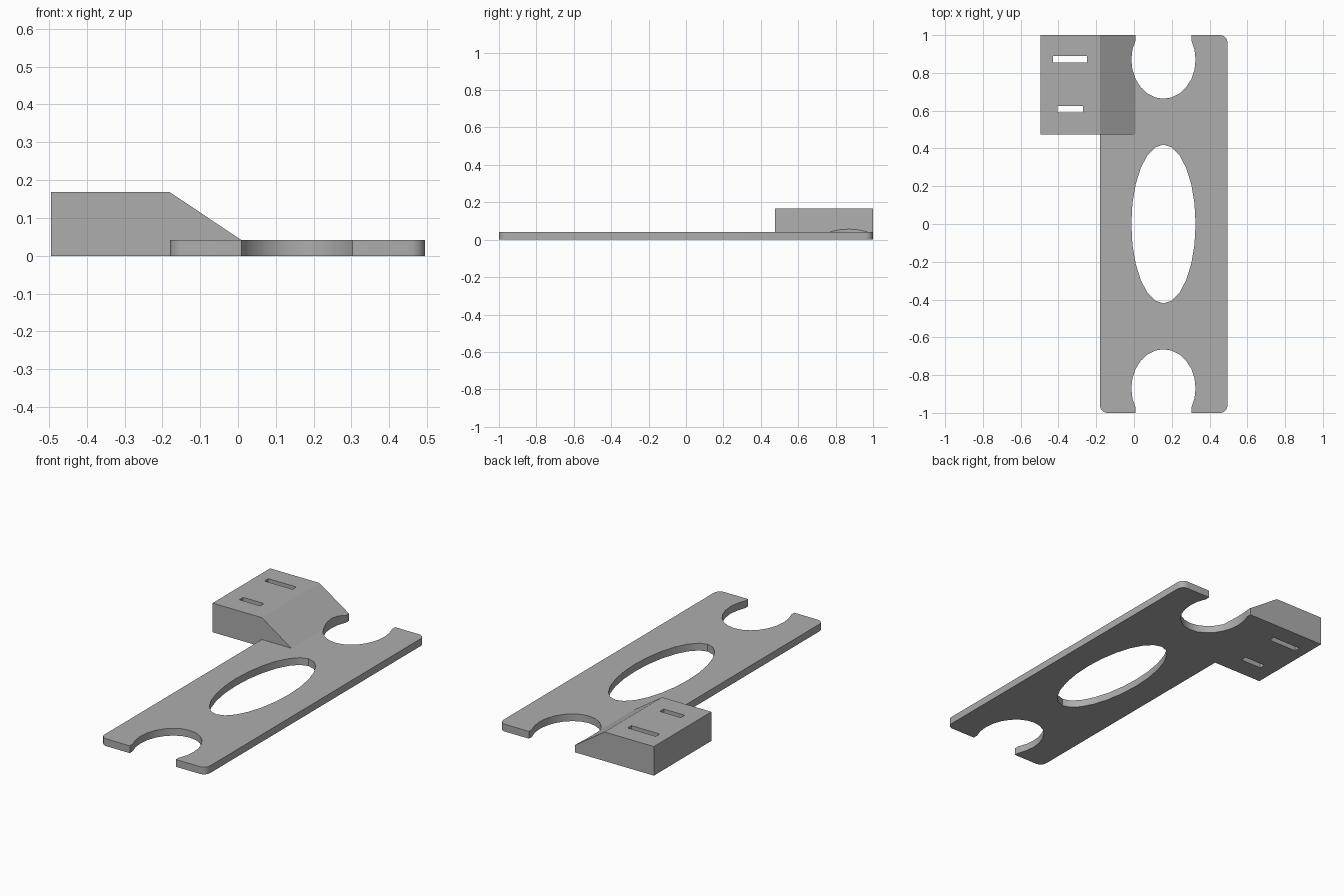
import bpy
import bmesh
from math import sin, cos, radians
from mathutils import Matrix

default = bpy.data.objects.get("Cube")
if default:
    bpy.data.objects.remove(default)

grey = bpy.data.materials.new("plain grey")
grey.use_nodes = True
colour = (0.42, 0.42, 0.42, 1)
grey.diffuse_color = colour
grey.node_tree.nodes["Principled BSDF"].inputs["Base Color"].default_value = colour


def prism(name, outline, low, high, matrix=Matrix()):
    """Extrude a flat outline along its local z from low to high."""
    bm = bmesh.new()
    face = bm.faces.new([bm.verts.new((x, y, low)) for x, y in outline])
    top = bmesh.ops.extrude_face_region(bm, geom=[face])["geom"]
    bmesh.ops.translate(bm, vec=(0, 0, high - low),
                        verts=[v for v in top if isinstance(v, bmesh.types.BMVert)])
    bm.transform(matrix)
    bmesh.ops.recalc_face_normals(bm, faces=bm.faces)
    mesh = bpy.data.meshes.new(name)
    bm.to_mesh(mesh)
    bm.free()
    mesh.materials.append(grey)
    obj = bpy.data.objects.new(name, mesh)
    bpy.context.collection.objects.link(obj)
    return obj


def arc(cx, cy, rx, ry, start, end, step=15):
    return [(cx + rx * cos(radians(a)), cy + ry * sin(radians(a)))
            for a in range(start, end, step)]


def combine(target, other, operation):
    mod = target.modifiers.new(other.name, "BOOLEAN")
    mod.operation = operation
    mod.solver = "EXACT"
    mod.object = other
    bpy.context.view_layer.objects.active = target
    bpy.ops.object.modifier_apply(modifier=mod.name)
    bpy.data.objects.remove(other)


def rectangle(x0, x1, y0, y1):
    return [(x0, y0), (x1, y0), (x1, y1), (x0, y1)]


# Flat plate with rounded corners
left, right, radius, thick = -0.18, 0.495, 0.04, 0.042
outline = []
corners = [(right - radius, 1 - radius), (left + radius, 1 - radius),
           (left + radius, radius - 1), (right - radius, radius - 1)]
for i, (x, y) in enumerate(corners):
    outline += arc(x, y, radius, radius, 90 * i, 90 * i + 91)
plate = prism("mounting_plate", outline, 0, thick)

# Raised block that slopes down onto the plate, extruded front to back
upright = Matrix(((1, 0, 0, 0), (0, 0, 1, 0), (0, 1, 0, 0), (0, 0, 0, 1)))
side = [(-0.495, 0), (0.008, 0), (0.008, thick), (-0.18, 0.168), (-0.495, 0.168)]
combine(plate, prism("sloped_block", side, 0.475, 1, upright), "UNION")

# Oval window in the middle
mid = 0.156
combine(plate, prism("oval_cutter", arc(mid, 0, 0.17, 0.42, 0, 360), -0.1, 0.3),
        "DIFFERENCE")

# Round notches at both ends, with short straight mouths
for end in (1, -1):
    notch = arc(mid, 0.87, 0.17, 0.207, -210, 31)
    notch += [(notch[-1][0], 1.1), (notch[0][0], 1.1)]
    notch = [(x, y * end) for x, y in notch]
    combine(plate, prism("notch_cutter", notch, -0.1, 0.3), "DIFFERENCE")

# Strap slots through the block
for slot in ((-0.43, -0.25, 0.855, 0.89), (-0.405, -0.271, 0.59, 0.625)):
    combine(plate, prism("slot_cutter", rectangle(*slot), -0.1, 0.3), "DIFFERENCE")

# Smooth curved walls, keep the edges sharp
bpy.ops.object.select_all(action="DESELECT")
plate.select_set(True)
bpy.context.view_layer.objects.active = plate
bpy.ops.object.shade_smooth_by_angle(angle=radians(30))
